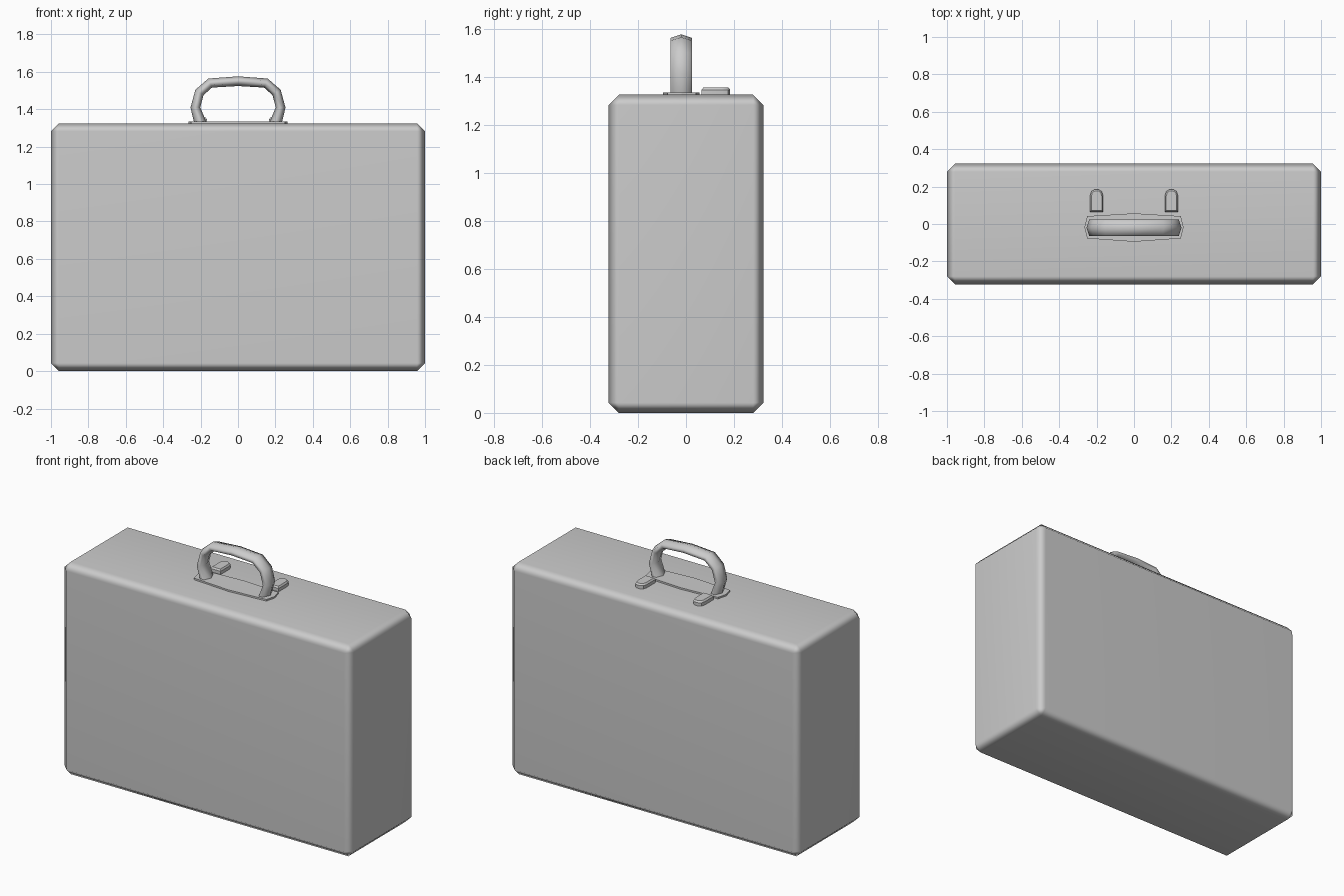
import bpy, bmesh
from mathutils import Vector

if "Cube" in bpy.data.objects:
    bpy.data.objects.remove(bpy.data.objects["Cube"])

def make_object(name, bm, angle=None):
    bmesh.ops.recalc_face_normals(bm, faces=bm.faces)
    mesh = bpy.data.meshes.new(name)
    bm.to_mesh(mesh)
    bm.free()
    ob = bpy.data.objects.new(name, mesh)
    bpy.context.collection.objects.link(ob)
    bpy.ops.object.select_all(action='DESELECT')
    ob.select_set(True)
    bpy.context.view_layer.objects.active = ob
    if angle:
        bpy.ops.object.shade_smooth_by_angle(angle=angle)
    return ob

def prism(name, layers, angle=None):
    """Skin a stack of (outline, z) layers and cap both ends."""
    bm = bmesh.new()
    rings = [[bm.verts.new((x, y, z)) for x, y in pts] for pts, z in layers]
    n = len(rings[0])
    for a, b in zip(rings, rings[1:]):
        for i in range(n):
            j = (i + 1) % n
            bm.faces.new((a[i], a[j], b[j], b[i]))
    bm.faces.new(rings[0][::-1])
    bm.faces.new(rings[-1])
    return make_object(name, bm, angle)

# Case body with one-step chamfered edges and soft shading
TOP = 1.325
bm = bmesh.new()
bmesh.ops.create_cube(bm, size=1)
bmesh.ops.scale(bm, vec=(2, 0.645, TOP), verts=bm.verts)
bmesh.ops.translate(bm, vec=(0, 0, TOP / 2), verts=bm.verts)
bmesh.ops.bevel(bm, geom=bm.edges[:], offset=0.043, segments=1,
                affect='EDGES', profile=0.5)
body = make_object("case_body", bm, 1.2)
body.modifiers.new("soft_edges", 'WEIGHTED_NORMAL').keep_sharp = True

# Thin base plate under the handle
half = [(0, -0.095), (0.25, -0.077), (0.265, -0.018), (0.25, 0.042), (0, 0.057)]
plate = half + [(-x, y) for x, y in half[-2:0:-1]]
prism("handle_plate", [(plate, TOP - 0.005), (plate, TOP + 0.01)])

# Two latches behind the handle, rounded at the far end
latch = [(-0.035, 0.065), (0.035, 0.065), (0.035, 0.15), (0.028, 0.174),
         (0.012, 0.184), (-0.012, 0.184), (-0.028, 0.174), (-0.035, 0.15)]
for side, cx in (("left", -0.2), ("right", 0.2)):
    low = [(cx + x, y) for x, y in latch]
    high = [(cx + x * 0.8, 0.125 + (y - 0.125) * 0.88) for x, y in latch]
    prism("latch_" + side, [(low, TOP - 0.005), (low, TOP + 0.02), (high, TOP + 0.03)], 0.6)

# Handle: six-sided section swept along a mirrored arch
arch = [(-0.2, TOP), (-0.228, 1.41), (-0.206, 1.49), (-0.149, 1.54), (0, 1.55)]
path = [Vector((x, 0, z)) for x, z in arch + [(-x, z) for x, z in arch[-2::-1]]]
section = [(0, 0.026), (0.045, 0.011), (0.045, -0.011),
           (0, -0.026), (-0.045, -0.011), (-0.045, 0.011)]
bm = bmesh.new()
rings = []
for i, p in enumerate(path):
    t_in = (p - path[max(i - 1, 0)]).normalized()
    t_out = (path[min(i + 1, len(path) - 1)] - p).normalized()
    t = (t_in + t_out).normalized()
    normal = Vector((-t.z, 0, t.x))
    if i in (0, len(path) - 1):
        normal = Vector((-1.3 if i == 0 else 1.3, 0, 0))
    rings.append([bm.verts.new(p + normal * n + Vector((0, y - 0.02, 0)))
                  for y, n in section])
for a, b in zip(rings, rings[1:]):
    for i in range(6):
        j = (i + 1) % 6
        bm.faces.new((a[i], a[j], b[j], b[i]))
bm.faces.new(rings[0])
bm.faces.new(rings[-1])
make_object("carry_handle", bm, 1.3)
